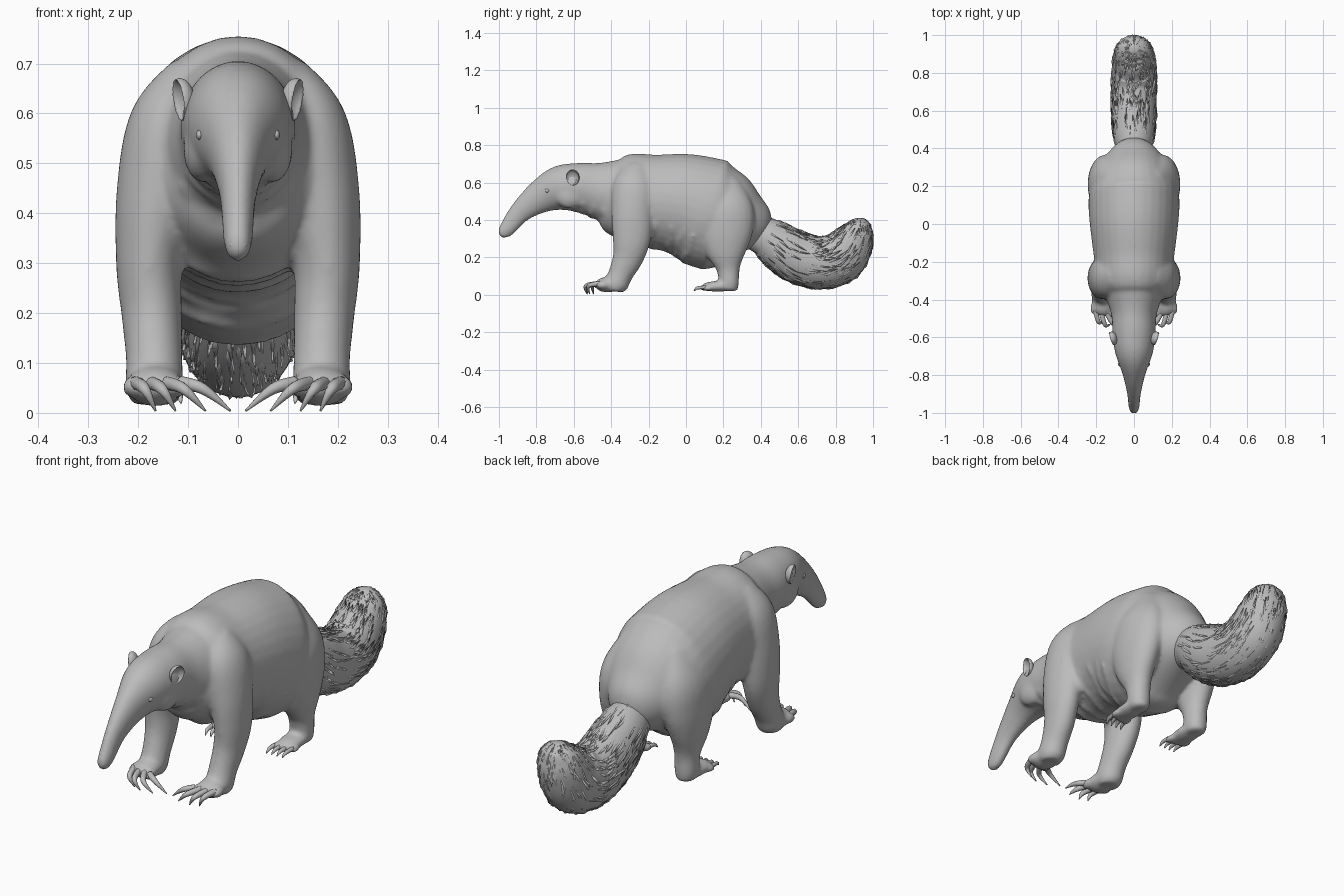
import bpy, bmesh, math, random
from mathutils import Vector, Matrix

random.seed(4)
if "Cube" in bpy.data.objects:
    bpy.data.objects.remove(bpy.data.objects["Cube"])

hide = bpy.data.materials.new("grey hide")
hide.use_nodes = True
hide.diffuse_color = (0.5, 0.5, 0.5, 1)
hide.node_tree.nodes["Principled BSDF"].inputs["Base Color"].default_value = (0.5, 0.5, 0.5, 1)
X, Z = Vector((1, 0, 0)), Vector((0, 0, 1))


def finish(bm, name):
    bmesh.ops.recalc_face_normals(bm, faces=bm.faces)
    me = bpy.data.meshes.new(name)
    bm.to_mesh(me)
    bm.free()
    me.materials.append(hide)
    for p in me.polygons:
        p.use_smooth = True
    ob = bpy.data.objects.new(name, me)
    bpy.context.scene.collection.objects.link(ob)
    return ob


def sample(stations, steps=6, ref=X):
    """Smooth rings (centre, side, normal, side radius, normal radius) through stations."""
    pts = [Vector(s) for s in stations]
    pts = [pts[0]] + pts + [pts[-1]]
    raw = []
    for i in range(1, len(pts) - 2):
        a, b, c, d = pts[i - 1:i + 3]
        for k in range(steps):
            t = k / steps
            raw.append(0.5 * (2 * b + (c - a) * t + (2 * a - 5 * b + 4 * c - d) * t * t
                              + (3 * b - a - 3 * c + d) * t ** 3))
    raw.append(pts[-1])
    rings = []
    for i, p in enumerate(raw):
        t = Vector((raw[min(i + 1, len(raw) - 1)] - raw[max(i - 1, 0)])[:3]).normalized()
        n = t.cross(ref).normalized()
        rings.append((Vector(p[:3]), n.cross(t), n, max(p[3], 0.001), max(p[4], 0.001)))
    return rings


def on_ring(ring, ang, out=0.0):
    c, s, n, rs, rn = ring
    return c + s * (rs + out) * math.cos(ang) + n * (rn + out) * math.sin(ang)


def skin(bm, rings, sides=24):
    loops = [[bm.verts.new(on_ring(r, math.tau * k / sides)) for k in range(sides)] for r in rings]
    for a, b in zip(loops, loops[1:]):
        for k in range(sides):
            bm.faces.new((a[k - 1], a[k], b[k], b[k - 1]))
    bm.faces.new(loops[0])
    bm.faces.new(loops[-1])


def ball(bm, centre, radii):
    m = Matrix.Translation(centre) @ Matrix.Diagonal((*radii, 1))
    bmesh.ops.create_icosphere(bm, subdivisions=3, radius=1, matrix=m)


def tube(bm, points, r):
    skin(bm, sample([(*p, r, r) for p in points], 1, Vector((0.1, 1, 0.1))), 8)


# Head and neck, torso: y, z, half width, half height
head = sample([(0, *s) for s in (
    (-1.0, .322, .012, .016), (-.985, .33, .025, .032), (-.955, .355, .03, .045),
    (-.885, .443, .038, .06), (-.785, .52, .062, .088), (-.68, .568, .1, .119),
    (-.58, .575, .114, .13), (-.48, .56, .12, .148), (-.36, .54, .155, .188), (-.25, .53, .16, .19))])
torso = sample([(0, *s) for s in (
    (-.47, .53, .07, .11), (-.43, .525, .12, .16), (-.37, .515, .168, .205), (-.3, .512, .2, .243),
    (-.18, .5, .212, .25), (0, .48, .234, .275), (.14, .43, .24, .298), (.25, .407, .21, .243),
    (.345, .377, .155, .16), (.41, .352, .1, .105), (.44, .34, .05, .05))])
bm = bmesh.new()
skin(bm, head, 32)
skin(bm, torso, 32)

# Legs and feet: x, y, z, half width, half depth
fore = ((.09, -.26, .68, .05, .07), (.135, -.275, .58, .083, .115), (.162, -.285, .44, .082, .114),
        (.178, -.29, .3, .067, .102), (.173, -.31, .2, .061, .083), (.168, -.35, .11, .057, .066),
        (.168, -.375, .05, .058, .065), (.168, -.38, .018, .045, .05))
hind = ((.1, .19, .6, .06, .1), (.14, .205, .46, .095, .155), (.16, .21, .34, .086, .15),
        (.168, .215, .23, .068, .11), (.165, .225, .14, .052, .064), (.165, .23, .06, .05, .053),
        (.165, .23, .02, .04, .045))
for sx in (1, -1):
    for leg in (fore, hind):
        skin(bm, sample([(s[0] * sx, *s[1:]) for s in leg]))
    ball(bm, (.165 * sx, -.42, .054), (.058, .07, .042))
    ball(bm, (.165 * sx, .17, .045), (.052, .09, .029))
    for k in range(4):
        ball(bm, ((.12 + .031 * k) * sx, -.465 + .006 * k, .052), (.019, .035, .023))
        ball(bm, ((.125 + .027 * k) * sx, .1 + .006 * k, .036), (.016, .032, .017))
    # Brow and cheek
    ball(bm, (.066 * sx, -.72, .575), (.016, .04, .016))
    ball(bm, (.07 * sx, -.62, .53), (.04, .08, .07))


# Skin folds under the belly and throat
def fold(rings, i, wide, r, wave):
    lo = math.pi / 2 if rings[i][2].z > 0 else -math.pi / 2
    down = lo + math.pi
    tube(bm, [on_ring(rings[i], down + a * wide / 8, -.45 * r)
              + Vector((0, wave * math.sin(a * 1.3 + i), 0)) for a in range(-8, 9)], r)


for i in range(19, 39, 3):
    fold(torso, i, 1.1, .013, .007)
for i in range(36, 46, 3):
    fold(head, i, 1.0, .013, .006)
body = finish(bm, "body")
mod = body.modifiers.new("blend", "REMESH")
mod.mode = "VOXEL"
mod.voxel_size = .0095
mod.use_smooth_shade = True
mod = body.modifiers.new("soften", "SMOOTH")
mod.factor = .5
mod.iterations = 11

# Claws: long and curling inward in front, short behind
for sx, label in ((1, "left"), (-1, "right")):
    bm = bmesh.new()
    for k, (tip_x, tip_y) in enumerate(((.015, -.495), (.065, -.525), (.125, -.53), (.165, -.515))):
        bx, by = .115 + .03 * k, -.475 + .006 * k
        skin(bm, sample([(bx * sx, by, .06, .014, .014),
                         ((bx * .55 + tip_x * .45) * sx, min(by, tip_y) - .005, .048, .011, .011),
                         (tip_x * sx, tip_y, .004, .002, .002)], 6, Z), 10)
    finish(bm, label + "_front_claws")
    bm = bmesh.new()
    for k in range(4):
        bx = .122 + .027 * k
        skin(bm, sample([(bx * sx, .09 + .006 * k, .04, .01, .01), ((bx - .004) * sx, .06, .036, .008, .008),
                         ((bx - .008) * sx, .042, .02, .002, .002)], 4), 10)
    finish(bm, label + "_hind_claws")

    # Ear: a ball with its outer side pushed in to make a cup
    bm = bmesh.new()
    verts = bmesh.ops.create_icosphere(bm, subdivisions=4, radius=1)["verts"]
    for v in verts:
        if v.co.x > .3:
            v.co.x = .6 - 1.1 * v.co.x
    rot = Matrix.Rotation(-.3, 4, "Z") @ Matrix.Rotation(.15, 4, "Y")
    bm.transform(Matrix.Diagonal((sx, 1, 1, 1)) @ Matrix.Translation((.113, -.605, .628)) @ rot
                 @ Matrix.Diagonal((.026, .036, .043, 1)))
    finish(bm, label + "_ear")

    bm = bmesh.new()
    ball(bm, (.077 * sx, -.742, .557), (.007, .013, .01))
    finish(bm, label + "_eye")
    bm = bmesh.new()
    ball(bm, (.012 * sx, -.99, .337), (.006, .008, .007))
    finish(bm, label + "_nostril_rim")

# Tail core
tail = sample([(0, *s) for s in (
    (.34, .33, .07, .08), (.43, .305, .1, .108), (.52, .245, .115, .13), (.62, .19, .119, .139),
    (.73, .17, .119, .139), (.83, .205, .116, .139), (.895, .29, .106, .111), (.92, .355, .088, .078),
    (.925, .39, .06, .05), (.925, .41, .02, .02))], 8)
bm = bmesh.new()
skin(bm, tail, 32)
finish(bm, "tail")

# Tail hair: long smooth locks lying along the core, their edges sunk into it
bm = bmesh.new()
last = len(tail) - 1
for _ in range(420):
    i = random.randint(4, last - 10)
    ang = random.uniform(0, math.tau)
    span = random.randint(7, 13)
    twist = random.uniform(-.1, .1)
    half = random.uniform(.07, .12)
    mid, end = tail[min(i + span // 2, last - 4)], tail[min(i + span, last - 1)]
    root = bm.verts.new(on_ring(tail[i], ang, -.008))
    left = bm.verts.new(on_ring(mid, ang + twist - half, -.007))
    right = bm.verts.new(on_ring(mid, ang + twist + half, -.007))
    crest = bm.verts.new(on_ring(mid, ang + twist, .006))
    tip = bm.verts.new(on_ring(end, ang + 2 * twist, .003))
    for f in ((root, left, crest), (root, crest, right), (left, tip, crest), (crest, tip, right),
              (root, right, left), (left, right, tip)):
        bm.faces.new(f)
finish(bm, "tail_hair")
